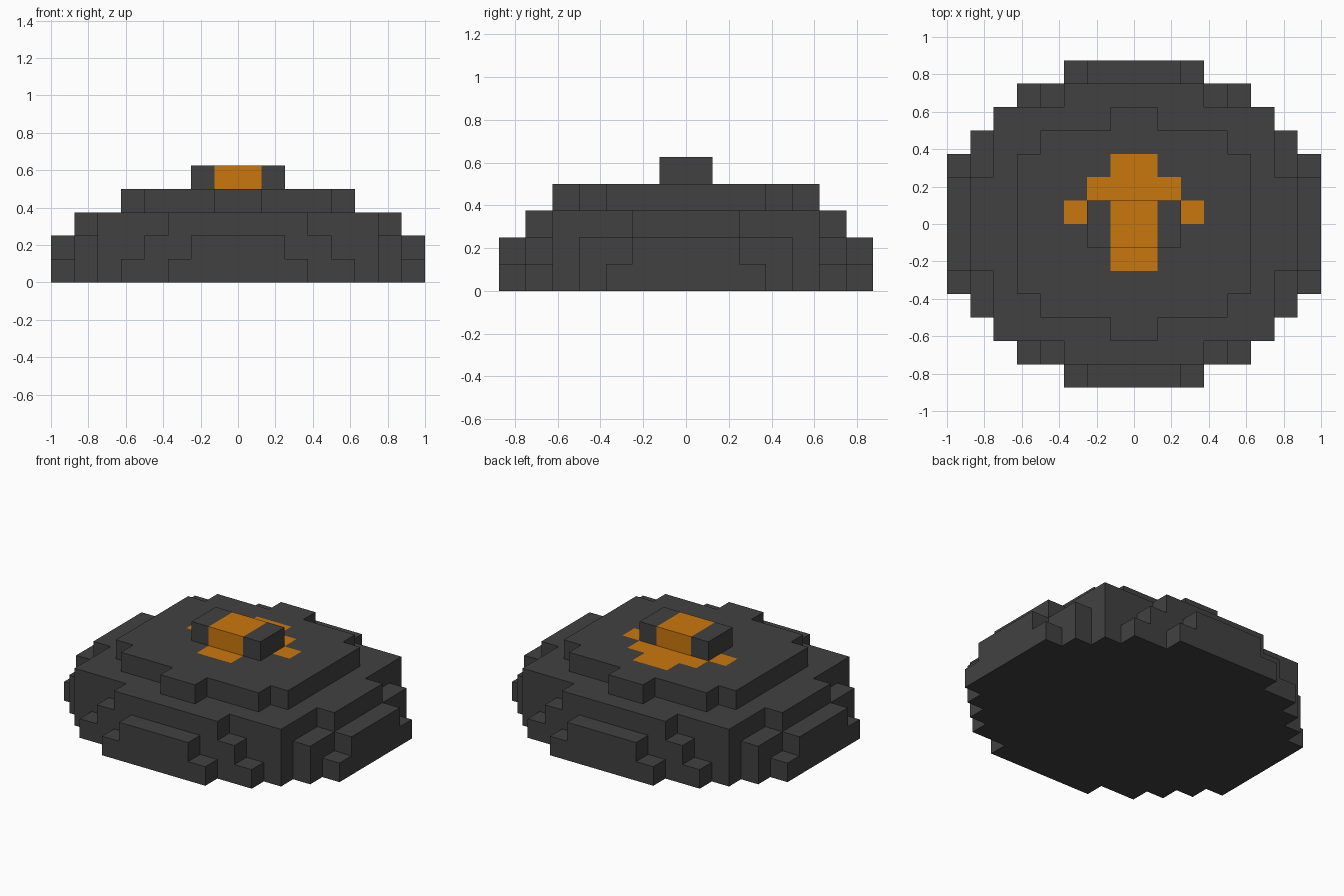
import bpy, bmesh, math
from mathutils import Vector

U = 0.125  # edge of one block

cube = bpy.data.objects.get("Cube")
if cube:
    bpy.data.objects.remove(cube, do_unlink=True)


def material(name, color):
    m = bpy.data.materials.new(name)
    m.use_nodes = True
    m.diffuse_color = color
    m.node_tree.nodes["Principled BSDF"].inputs["Base Color"].default_value = color
    return m


MATS = [material("charcoal", (0.053, 0.053, 0.053, 1)),
        material("orange", (0.59, 0.185, 0.004, 1))]


def layer(z, half_widths):
    """Blocks of one layer: half width in x for each row going out from the middle."""
    return {(x, y, z) for row, w in enumerate(half_widths)
            for y in (row, -row - 1) for x in range(-w, w)}


def build(name, blocks, solid, is_orange):
    """Make the outer skin of the blocks, leaving out faces against other blocks."""
    bm = bmesh.new()
    verts = {}
    for b in sorted(blocks):
        for axis in range(3):
            for sign in (-1, 1):
                n = Vector((0, 0, 0))
                n[axis] = sign
                if tuple(int(b[i] + n[i]) for i in range(3)) in solid:
                    continue
                loop = []
                for s, t in ((0, 0), (1, 0), (1, 1), (0, 1))[::sign]:
                    p = list(b)
                    p[axis] += sign > 0
                    p[(axis + 1) % 3] += s
                    p[(axis + 2) % 3] += t
                    p = tuple(p)
                    if p not in verts:
                        verts[p] = bm.verts.new(Vector(p) * U)
                    loop.append(verts[p])
                face = bm.faces.new(loop)
                face.material_index = int(is_orange(b, n))
    # Merge the block faces into large flat faces, keeping colour borders
    bmesh.ops.dissolve_limit(bm, angle_limit=math.radians(1), verts=bm.verts[:],
                             edges=bm.edges[:], delimit={'MATERIAL'})
    mesh = bpy.data.meshes.new(name)
    bm.to_mesh(mesh)
    bm.free()
    for m in MATS:
        mesh.materials.append(m)
    obj = bpy.data.objects.new(name, mesh)
    bpy.context.collection.objects.link(obj)
    return obj


# Stepped mound, from the ground up
mound = (layer(0, (8, 8, 8, 7, 6, 5, 3))
         | layer(1, (8, 8, 7, 7, 6, 4, 2))
         | layer(2, (7, 7, 6, 6, 6, 3))
         | layer(3, (5, 5, 5, 4, 1)))
# Raised bar on top
handle = layer(4, (2,))
solid = mound | handle


def mound_orange(b, n):
    """Orange patch painted on the flat top around the bar."""
    x, y, z = b
    col = x if x >= 0 else -x - 1  # distance from the middle
    patch = {2: (0,), 1: (0, 1), 0: (2,), -2: (0,)}
    return z == 3 and n.z > 0 and col in patch.get(y, ())


def handle_orange(b, n):
    """Orange band across the middle of the bar."""
    return b[0] in (-1, 0)


build("stepped_mound", mound, solid, mound_orange)
build("top_handle", handle, solid, handle_orange)
